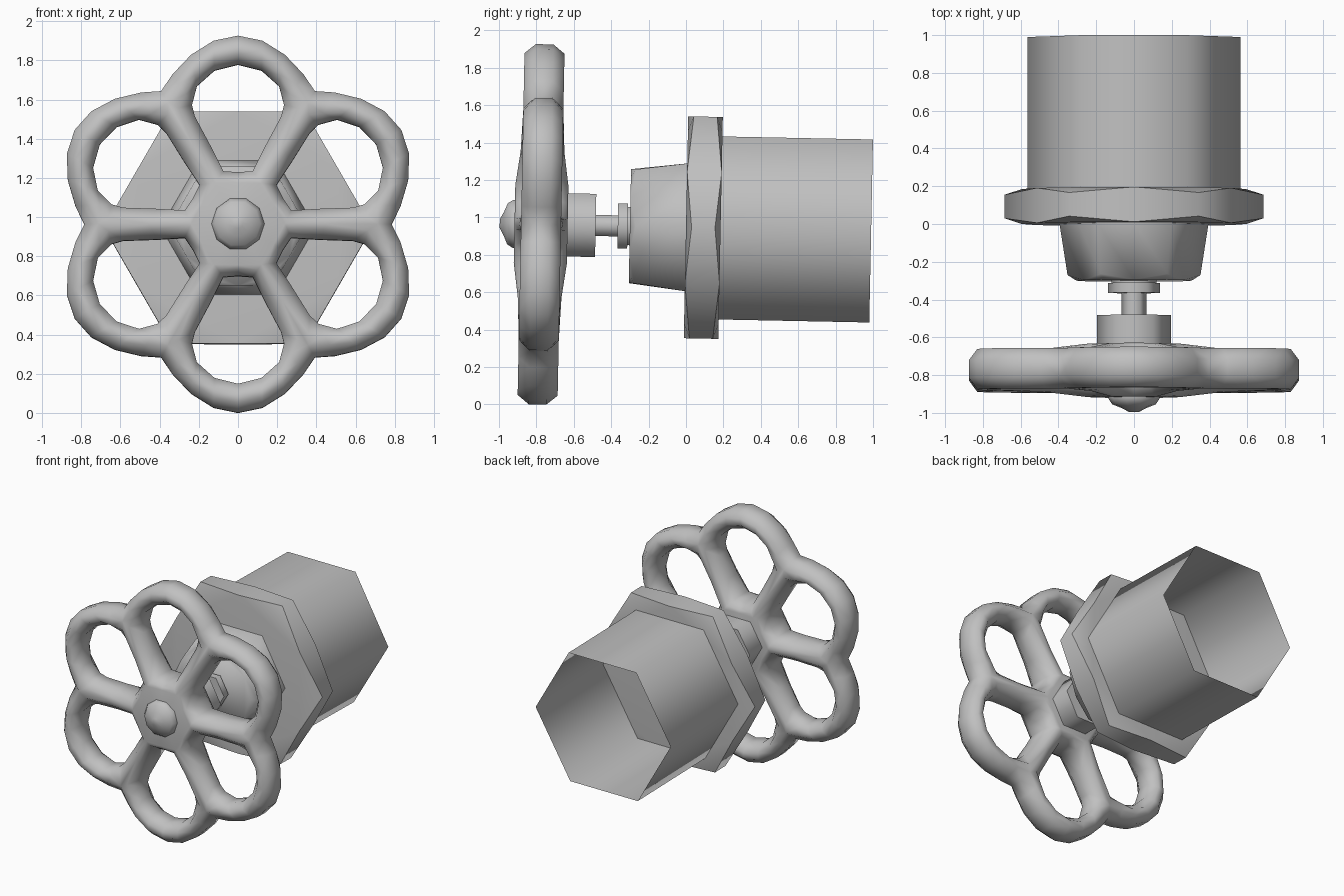
import bpy, bmesh, math
from mathutils import Matrix, Vector

if "Cube" in bpy.data.objects:
    bpy.data.objects.remove(bpy.data.objects["Cube"])

grey = bpy.data.materials.new("cast_grey")
grey.diffuse_color = (0.53, 0.53, 0.53, 1)
grey.use_nodes = True
grey.node_tree.nodes["Principled BSDF"].inputs["Base Color"].default_value = grey.diffuse_color

# Whole valve leans slightly about x; its shaft runs along local y
PLACE = Matrix.Translation((0, 0, 0.947)) @ Matrix.Rotation(math.radians(-1.15), 4, 'X')


def finish(name, bm, angle):
    bmesh.ops.remove_doubles(bm, verts=bm.verts, dist=0.0005)
    bmesh.ops.recalc_face_normals(bm, faces=bm.faces)
    bm.transform(PLACE)
    me = bpy.data.meshes.new(name)
    bm.to_mesh(me)
    bm.free()
    me.materials.append(grey)
    ob = bpy.data.objects.new(name, me)
    bpy.context.collection.objects.link(ob)
    bpy.ops.object.select_all(action='DESELECT')
    ob.select_set(True)
    bpy.context.view_layer.objects.active = ob
    bpy.ops.object.shade_smooth_by_angle(angle=math.radians(angle))


def turned(name, profile, sides=6, caps=(True, True), angle=65):
    """Rings of (radius, y) joined along the shaft."""
    bm = bmesh.new()
    rings = [[bm.verts.new((r * math.cos(2 * math.pi * k / sides), y,
                            r * math.sin(2 * math.pi * k / sides)))
              for k in range(sides)] for r, y in profile]
    for a, b in zip(rings, rings[1:]):
        for k in range(sides):
            j = (k + 1) % sides
            bm.faces.new((a[k], a[j], b[j], b[k]))
    for use, ring in zip(caps, (rings[0], rings[-1])):
        if use:
            bm.faces.new(ring)
    finish(name, bm, angle)


def hex_nut(name, front, back, chamfer_back):
    """Hexagon with corners cut back; front and back are (radius, y)."""
    bm = bmesh.new()
    c30 = math.cos(math.pi / 6)
    edges = []
    for (r, y), sign, cut in ((front, 1, True), (back, -1, chamfer_back)):
        side, end = [], []
        for k in range(12):
            a = k * math.pi / 6
            corner = k % 2 == 0
            rad = r if corner else r * c30
            dy = 0.03 * sign if corner and cut else 0
            d = Vector((math.cos(a), 0, math.sin(a)))
            side.append(bm.verts.new(d * rad + Vector((0, y + dy, 0))))
            if corner and cut:
                end.append(bm.verts.new(d * r * c30 + Vector((0, y, 0))))
            else:
                end.append(side[-1])
        bm.faces.new(end)
        for k in range(0, 12, 2):
            if cut:
                bm.faces.new((end[k - 1], side[k], end[k + 1], end[k]))
        edges.append(side)
    a, b = edges
    for k in range(12):
        j = (k + 1) % 12
        bm.faces.new((a[k], a[j], b[j], b[k]))
    finish(name, bm, 65)


# Body: open pipe, large nut and tapered bonnet
turned("pipe_socket", [(0.565, 0.185), (0.565, 0.99)], caps=(False, False))
hex_nut("large_nut", (0.685, 0.0), (0.685, 0.185), True)
hex_nut("bonnet", (0.352, -0.30), (0.395, 0.005), False)

# Gland, stem and hub sleeve
turned("gland_base", [(0.118, -0.315), (0.118, -0.295)])
turned("gland_plate", [(0.138, -0.365), (0.138, -0.312)])
turned("stem", [(0.065, -0.50), (0.065, -0.35)])
turned("hub_sleeve", [(0.195, -0.70), (0.195, -0.483)])


# Handwheel: half a petal, mirrored, then repeated six times
def on_spoke(r):
    return Vector((r * 0.5, r * math.sqrt(3) / 2))


V = lambda x, z: Vector((x, z))
hole = [V(0, .815), V(.12, .785), V(.21, .705), V(.235, .61), V(.22, .55),
        V(.14, .40), V(.075, .27), V(0, .265)]
rim = [V(0, .963), V(.125, .937), V(.24, .865), V(.335, .765), on_spoke(.785)]
ridge = [h.lerp(o, 0.67) for h, o in zip(hole[:4], rim)]
ridge += [on_spoke(.715), on_spoke(.45), on_spoke(.24), V(0, .21)]
crown = [h.lerp(r, 0.5 if i < 4 else 0.6) for i, (h, r) in enumerate(zip(hole, ridge))]
wall_d = [.047] * 5 + [.05, .075, .075]
crown_d = [.107] * 5 + [.112, .134, .134]
ridge_d = [.107] * 5 + [.117, .142, .142]
WHEEL_Y = -0.775

bm = bmesh.new()
for petal in range(6):
    turn = petal * math.pi / 3
    for mirror in (1, -1):
        def vert(p, d):
            x, z = p.x * mirror, p.y
            return bm.verts.new((x * math.cos(turn) - z * math.sin(turn), WHEEL_Y + d,
                                 x * math.sin(turn) + z * math.cos(turn)))

        def quad(a, b, c, d):
            bm.faces.new([vert(*v) for v in (a, b, c, d)])

        for i in range(7):
            j = i + 1
            # inner wall of the opening
            quad((hole[i], wall_d[i]), (hole[j], wall_d[j]),
                 (hole[j], -wall_d[j]), (hole[i], -wall_d[i]))
            for s in (1, -1):
                quad((hole[i], s * wall_d[i]), (hole[j], s * wall_d[j]),
                     (crown[j], s * crown_d[j]), (crown[i], s * crown_d[i]))
                quad((crown[i], s * crown_d[i]), (crown[j], s * crown_d[j]),
                     (ridge[j], s * ridge_d[j]), (ridge[i], s * ridge_d[i]))
                if i < 4:
                    quad((ridge[i], s * ridge_d[i]), (ridge[j], s * ridge_d[j]),
                         (rim[j], s * .047), (rim[i], s * .047))
            if i < 4:
                quad((rim[i], .047), (rim[j], .047), (rim[j], -.047), (rim[i], -.047))
        # hub faces
        for s in (1, -1):
            bm.faces.new([vert(ridge[6], s * .142), vert(ridge[7], s * .142),
                          vert(V(0, 0), s * .142)])
finish("handwheel", bm, 58)

# Rounded cap nut at the front
turned("cap_nut", [(0.135, -0.90), (0.135, -0.925), (0.115, -0.955), (0.065, -0.975),
                   (0.025, -0.996)], sides=10, angle=50)
